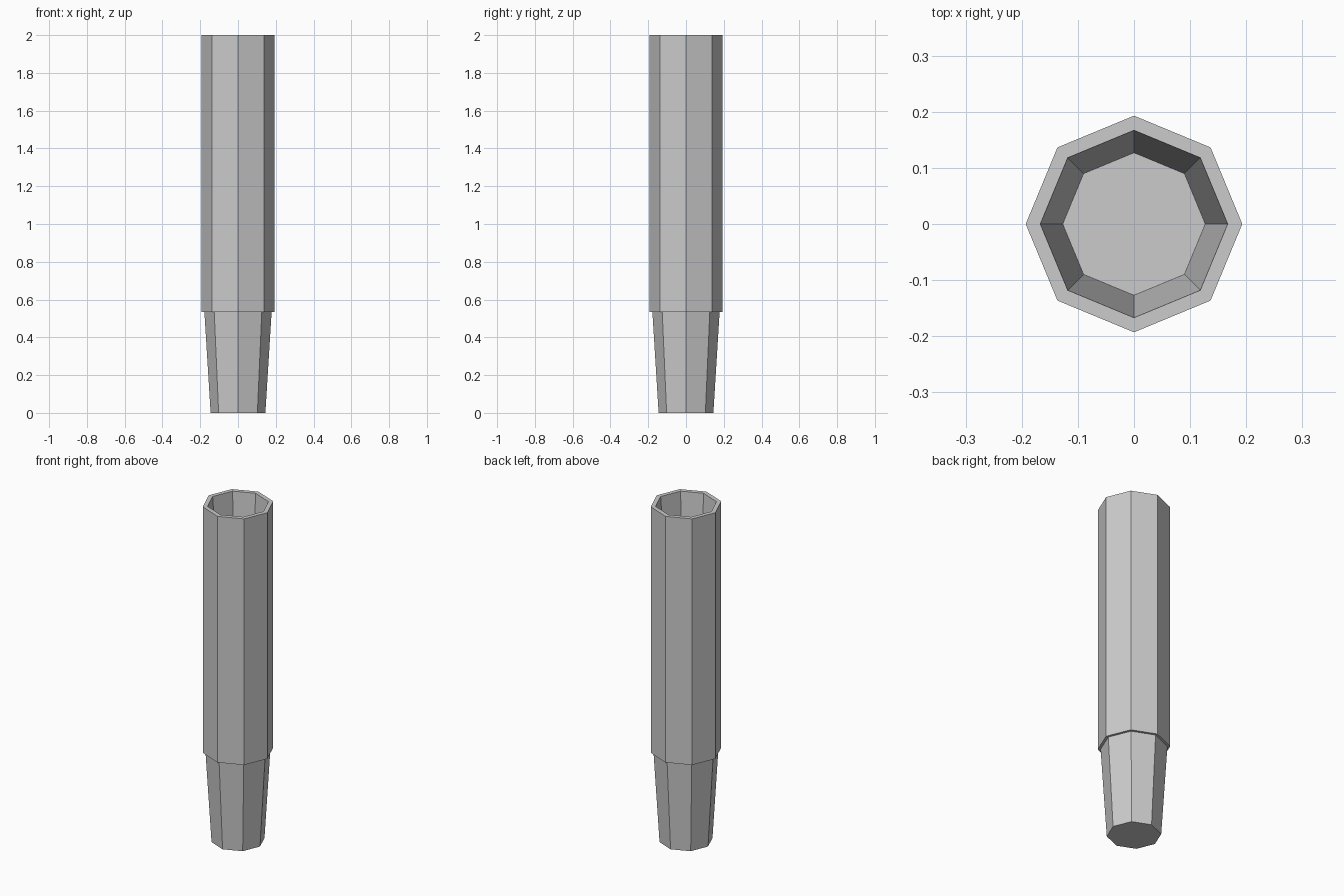
import bpy, bmesh
from math import cos, sin, pi

if "Cube" in bpy.data.objects:
    bpy.data.objects.remove(bpy.data.objects["Cube"])

SIDES = 8

# Profile (radius, height): tapered plug, ledge, straight shaft, rim, tapered socket
PROFILE = [
    (0.145, 0.0),
    (0.178, 0.535),
    (0.193, 0.535),
    (0.193, 2.0),
    (0.167, 2.0),
    (0.127, 1.465),
]


def lathe(name, profile):
    bm = bmesh.new()
    rings = [[bm.verts.new((r * cos(2 * pi * i / SIDES), r * sin(2 * pi * i / SIDES), z))
              for i in range(SIDES)] for r, z in profile]
    for a, b in zip(rings, rings[1:]):
        for i in range(SIDES):
            j = (i + 1) % SIDES
            bm.faces.new((a[i], a[j], b[j], b[i]))
    # Base cap and socket floor
    bm.faces.new(rings[0][::-1])
    bm.faces.new(rings[-1])
    bmesh.ops.recalc_face_normals(bm, faces=bm.faces)
    mesh = bpy.data.meshes.new(name)
    bm.to_mesh(mesh)
    bm.free()
    obj = bpy.data.objects.new(name, mesh)
    bpy.context.collection.objects.link(obj)
    return obj


# Octagonal pole section
lathe("pole_section", PROFILE)
